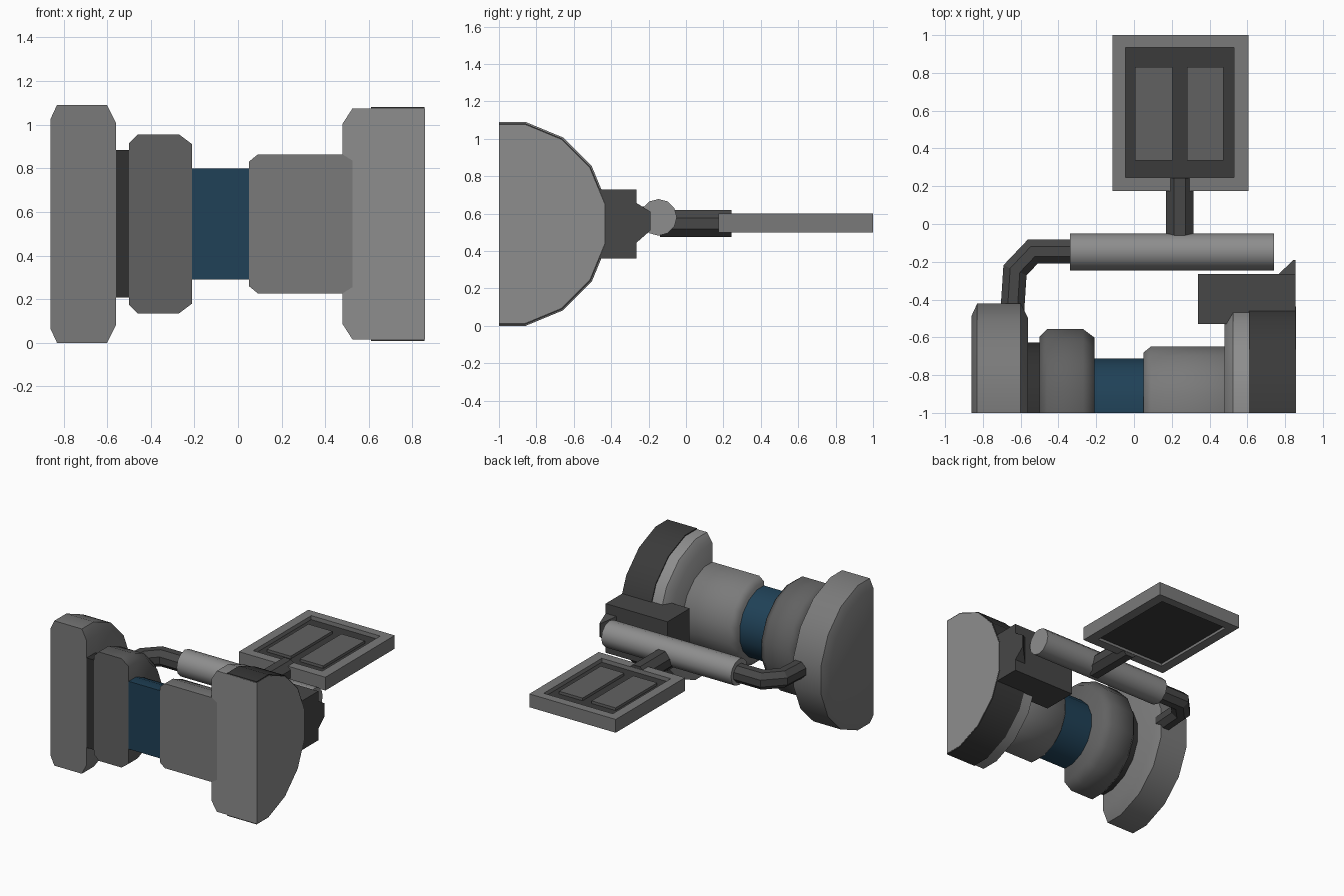
import bpy, bmesh, math
from mathutils import Vector

if "Cube" in bpy.data.objects:
    bpy.data.objects.remove(bpy.data.objects["Cube"])

AXIS_Y, AXIS_Z, FRONT = -0.966, 0.545, -1.0


def material(name, r, g=None, b=None):
    m = bpy.data.materials.new(name)
    m.diffuse_color = (r, r if g is None else g, r if b is None else b, 1)
    m.use_nodes = True
    m.node_tree.nodes["Principled BSDF"].inputs["Base Color"].default_value = m.diffuse_color
    return m


blue = material("blue", 0.014, 0.053, 0.095)
pale, grey, mid = material("pale", 0.27), material("grey", 0.195), material("mid", 0.12)
slate, dark, black = material("slate", 0.063), material("dark", 0.043), material("black", 0.03)


def finish(bm, name, mat, angle=0):
    bmesh.ops.recalc_face_normals(bm, faces=bm.faces[:])
    me = bpy.data.meshes.new(name)
    bm.to_mesh(me)
    bm.free()
    ob = bpy.data.objects.new(name, me)
    bpy.context.collection.objects.link(ob)
    me.materials.append(mat)
    if angle:
        bpy.ops.object.select_all(action='DESELECT')
        ob.select_set(True)
        bpy.context.view_layer.objects.active = ob
        bpy.ops.object.shade_smooth_by_angle(angle=math.radians(angle))
    return ob


def skin(bm, rings, closed=False):
    """Join rings of points into a tube, capped or closed on itself."""
    vs = [[bm.verts.new(p) for p in r] for r in rings]
    n = len(vs[0])
    pairs = list(zip(vs, vs[1:])) + ([(vs[-1], vs[0])] if closed else [])
    for a, b in pairs:
        for i in range(n):
            j = (i + 1) % n
            bm.faces.new((a[i], a[j], b[j], b[i]))
    if not closed:
        bm.faces.new(vs[0])
        bm.faces.new(vs[-1])


def half_drum(name, mat, profile, closed=False, angle=35, n=16):
    """Turn an (x, flat radius) profile about the x axis and slice the front off."""
    bm = bmesh.new()
    k = 1 / math.cos(math.pi / n)
    ang = [2 * math.pi * (i + 0.5) / n for i in range(n)]
    skin(bm, [[(x, AXIS_Y + r * k * math.cos(a), AXIS_Z + r * k * math.sin(a))
               for a in ang] for x, r in profile], closed)
    bmesh.ops.recalc_face_normals(bm, faces=bm.faces[:])
    bmesh.ops.bisect_plane(bm, geom=bm.verts[:] + bm.edges[:] + bm.faces[:],
                           plane_co=(0, FRONT, 0), plane_no=(0, -1, 0), clear_outer=True)
    bmesh.ops.holes_fill(bm, edges=[e for e in bm.edges if e.is_boundary], sides=0)
    return finish(bm, name, mat, angle)


def box(name, mat, x, y, z):
    bm = bmesh.new()
    skin(bm, [[(x[0], b, z[0]), (x[1], b, z[0]), (x[1], b, z[1]), (x[0], b, z[1])] for b in y])
    return finish(bm, name, mat)


def tube(name, mat, path, r, n, turn=0.0, angle=35):
    """Sweep a round section along a path lying in the xy plane."""
    pts = [Vector(p) for p in path]
    bm, rings = bmesh.new(), []
    for i, p in enumerate(pts):
        d0 = (p - pts[i - 1]).normalized() if i else (pts[1] - p).normalized()
        d1 = (pts[i + 1] - p).normalized() if i < len(pts) - 1 else d0
        t = (d0 + d1).normalized()
        side = Vector((-t.y, t.x, 0)) / t.dot(d0)
        rings.append([p + side * r * math.cos(a) + Vector((0, 0, r * math.sin(a)))
                      for a in (2 * math.pi * k / n + turn for k in range(n))])
    skin(bm, rings)
    return finish(bm, name, mat, angle)


# Sliced drums along the body
half_drum("left_disc", grey, [(-0.86, 0.48), (-0.83, 0.545), (-0.60, 0.545), (-0.56, 0.465)])
half_drum("left_collar", black, [(-0.56, 0.338), (-0.50, 0.338)])
half_drum("middle_drum", mid, [(-0.50, 0.37), (-0.46, 0.41), (-0.27, 0.41), (-0.21, 0.365)], angle=55)
half_drum("blue_core", blue, [(-0.21, 0.255), (0.05, 0.255)])
half_drum("right_drum", grey, [(0.05, 0.285), (0.09, 0.318), (0.48, 0.318), (0.525, 0.29)], angle=55)
half_drum("right_disc", pale, [(0.48, 0.46), (0.525, 0.53), (0.857, 0.53)])
half_drum("right_rim", dark, [(0.61, 0.525), (0.61, 0.537), (0.855, 0.537), (0.855, 0.525)], closed=True)

# Bracket behind the right disc, with its tapered tip
box("bracket", slate, (0.34, 0.854), (-0.53, -0.265), (0.36, 0.73))
bm = bmesh.new()
skin(bm, [[(0.76, -0.27, 0.44), (0.854, -0.27, 0.44), (0.854, -0.27, 0.66), (0.76, -0.27, 0.66)],
          [(0.845, -0.19, 0.51), (0.854, -0.19, 0.51), (0.854, -0.19, 0.61), (0.845, -0.19, 0.61)]])
finish(bm, "bracket_tip", slate)

# Cross bar and the bent pipe joining it to the left disc
tube("cross_bar", pale, [(-0.34, -0.147, 0.58), (0.74, -0.147, 0.58)], 0.098, 12)
tube("bent_pipe", slate, [(-0.30, -0.145, 0.575), (-0.535, -0.145, 0.575),
                          (-0.63, -0.245, 0.575), (-0.648, -0.52, 0.575)], 0.068, 8, math.pi / 8, 0)

# Octagonal post from the bar to the panel
tube("post", slate, [(0.243, -0.14, 0.547), (0.243, 0.243, 0.547)], 0.079, 8, math.pi / 8, 0)

# Panel: frame, recessed plate and two pads
bm = bmesh.new()
corners = [(0, 0), (1, 0), (1, 1), (0, 1)]
outer, inner = ((-0.115, 0.605), (0.175, 1.0)), ((-0.045, 0.53), (0.245, 0.935))
skin(bm, [[(e[0][i], e[1][j], z) for i, j in corners]
          for e, z in ((outer, 0.50), (outer, 0.60), (inner, 0.60), (inner, 0.50))], closed=True)
finish(bm, "panel_frame", grey)
box("panel_plate", dark, (-0.05, 0.535), (0.24, 0.94), (0.52, 0.57))
for name, x in (("left_pad", (0.005, 0.205)), ("right_pad", (0.28, 0.475))):
    box(name, mid, x, (0.335, 0.83), (0.521, 0.59))
